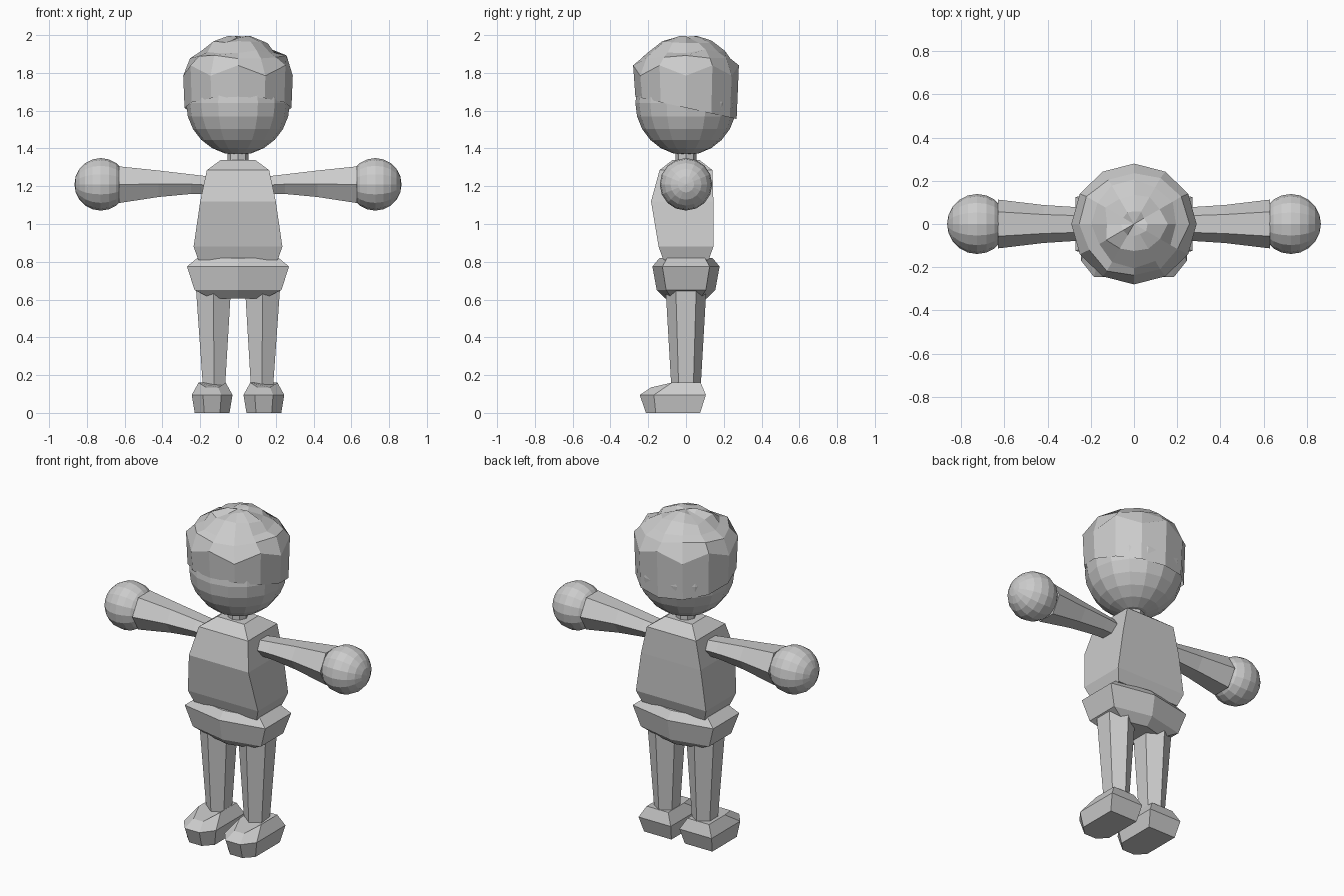
import bpy, bmesh, math, random
from mathutils import Matrix, Vector

if "Cube" in bpy.data.objects:
    bpy.data.objects.remove(bpy.data.objects["Cube"])

random.seed(4)
grey = bpy.data.materials.new("plain grey")
grey.diffuse_color = (0.6, 0.6, 0.6, 1)
grey.use_nodes = True
grey.node_tree.nodes["Principled BSDF"].inputs["Base Color"].default_value = grey.diffuse_color


def finish(name, bm):
    bmesh.ops.recalc_face_normals(bm, faces=bm.faces)
    me = bpy.data.meshes.new(name)
    bm.to_mesh(me)
    bm.free()
    me.materials.append(grey)
    ob = bpy.data.objects.new(name, me)
    bpy.context.collection.objects.link(ob)
    return ob


def loft(name, rings, cap=True, tip=None):
    """Skin a stack of equal-length point rings."""
    bm = bmesh.new()
    vs = [[bm.verts.new(p) for p in r] for r in rings]
    n = len(vs[0])
    for a, b in zip(vs, vs[1:]):
        for i in range(n):
            j = (i + 1) % n
            bm.faces.new((a[i], a[j], b[j], b[i]))
    if cap:
        bm.faces.new(vs[0])
        bm.faces.new(vs[-1])
    if tip:
        t = bm.verts.new(tip)
        for i in range(n):
            bm.faces.new((vs[-1][i], vs[-1][(i + 1) % n], t))
    return finish(name, bm)


def ball(name, centre, size, segs, rings, turn=Matrix()):
    bm = bmesh.new()
    m = Matrix.Translation(centre) @ Matrix.Diagonal((*size, 1)) @ turn
    bmesh.ops.create_uvsphere(bm, u_segments=segs, v_segments=rings, radius=1, matrix=m)
    return finish(name, bm)


def circle(n, rx, ry, z, cx=0.0, start=-math.pi / 2):
    return [(cx + rx * math.cos(start + 2 * math.pi * i / n),
             ry * math.sin(start + 2 * math.pi * i / n), z) for i in range(n)]


# Head and neck
ball("head", (0, 0, 1.64), (0.275, 0.268, 0.275), 16, 12)
loft("neck", [circle(8, 0.055, 0.055, z) for z in (1.32, 1.40)])

# Hair: slanted lower edge, zigzag brow, tufted crown
N = 12
edge = [(x, y, 1.615 - 0.22 * y) for x, y, z in circle(N, 0.283, 0.268, 0)]
brow = [(x, y, 1.84 if i % 2 == 0 else 1.785)
        for i, (x, y, z) in enumerate(circle(N, 0.29, 0.28, 0))]


def tufts(r, z, amount):
    out = []
    for x, y, h in circle(N, r, r, z):
        k = 1 + random.uniform(-amount, amount)
        out.append((x * k, y * k, h + random.uniform(-0.012, 0.012)))
    return out


loft("hair", [edge, brow, tufts(0.245, 1.885, 0.06), tufts(0.195, 1.915, 0.07),
              tufts(0.14, 1.965, 0.12), tufts(0.06, 1.985, 0.1)],
     cap=False, tip=(0, 0, 1.99))

# Torso: half width, front, back at each height
loft("torso", [[(-w, f, z), (w, f, z), (w, b, z), (-w, b, z)] for z, w, f, b in (
    (0.81, 0.21, -0.12, 0.12), (0.88, 0.235, -0.145, 0.145),
    (1.12, 0.20, -0.185, 0.145), (1.285, 0.165, -0.14, 0.14),
    (1.34, 0.09, -0.07, 0.07))])

# Hips: six-sided band with pointed front and back
loft("hips", [[(0, -p, z), (w, -c, z), (w, c, z), (0, p, z), (-w, c, z), (-w, -c, z)]
              for z, w, c, p in ((0.605, 0.14, 0.075, 0.11), (0.65, 0.23, 0.105, 0.155),
                                 (0.775, 0.27, 0.125, 0.178), (0.82, 0.215, 0.10, 0.14))])

for s, side in ((-1, "left"), (1, "right")):
    # Arm flares from shoulder to wrist
    loft(side + "_arm", [[(s * x, wy * a, 1.205 + zc + wz * b) for a, b in (
        (1, 0), (0.5, 1), (-0.5, 1), (-1, 0), (-0.5, -1), (0.5, -1))]
        for x, wy, wz, zc in ((0.14, 0.07, 0.045, 0.0), (0.25, 0.077, 0.052, 0.006),
                              (0.42, 0.088, 0.07, 0.008), (0.63, 0.113, 0.097, 0.003))])
    ball(side + "_hand", (s * 0.727, 0, 1.21), (0.139, 0.139, 0.139), 16, 10,
         Matrix.Rotation(math.pi / 2, 4, 'Y'))
    # Tapered six-sided leg
    loft(side + "_leg", [circle(6, 0.068, 0.078, 0.14, s * 0.127),
                         circle(6, 0.107, 0.108, 0.66, s * 0.13)])
    # Shoe with a blunt toe
    loft(side + "_shoe", [[(s * 0.137 + w * a, y, z - d) for a, y, d in (
        (-1, back, 0), (1, back, 0), (1, mid, 0), (0.45, toe, drop), (-0.45, toe, drop), (-1, mid, 0))]
        for z, w, back, mid, toe, drop in (
            (0.0, 0.092, 0.075, -0.16, -0.212, 0), (0.095, 0.108, 0.105, -0.17, -0.245, 0),
            (0.16, 0.072, 0.078, -0.075, -0.185, 0.025))])
